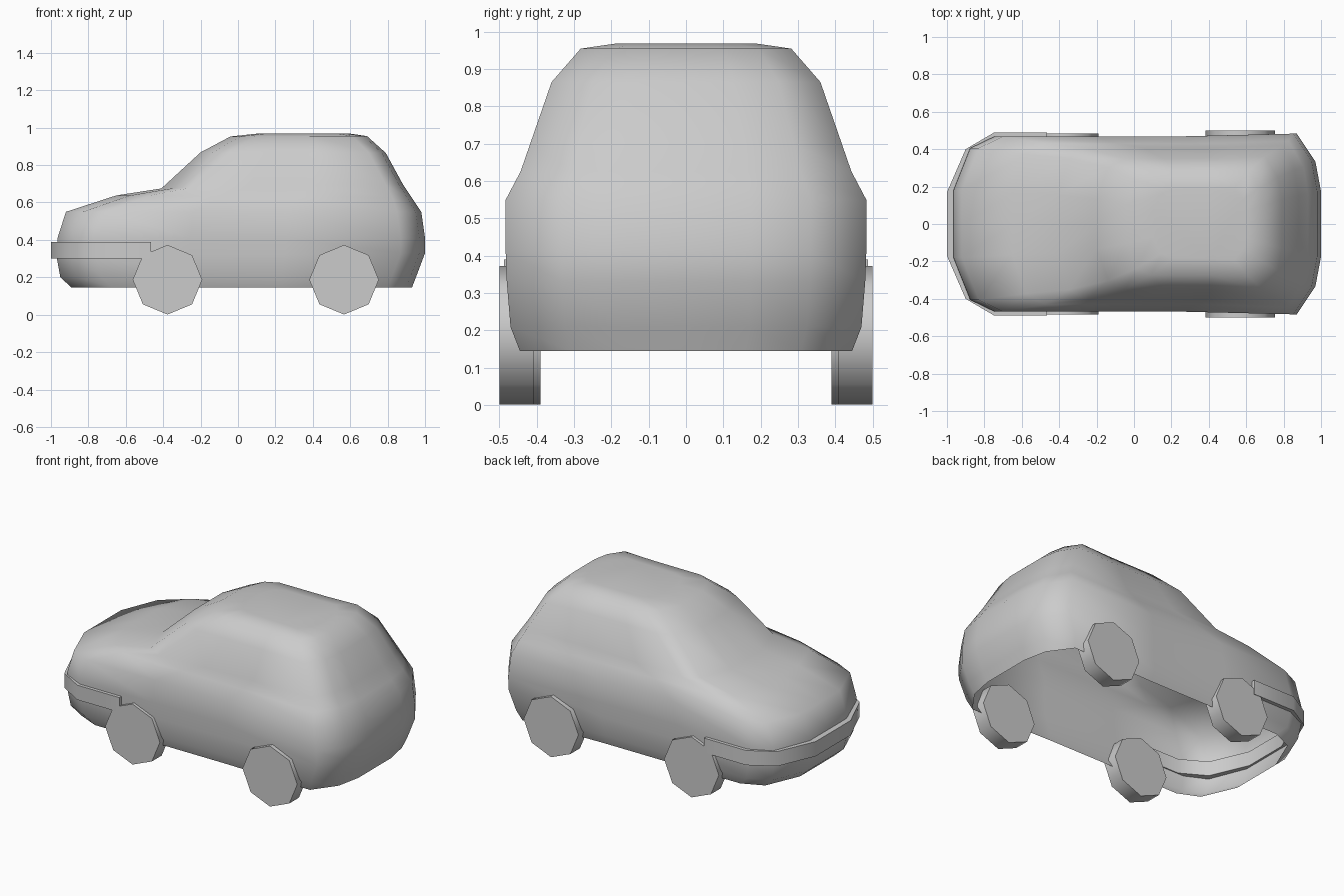
import bpy, bmesh, math

if "Cube" in bpy.data.objects:
    bpy.data.objects.remove(bpy.data.objects["Cube"])


def make_object(name, bm, angle):
    bmesh.ops.recalc_face_normals(bm, faces=bm.faces)
    mesh = bpy.data.meshes.new(name)
    bm.to_mesh(mesh)
    bm.free()
    ob = bpy.data.objects.new(name, mesh)
    bpy.context.collection.objects.link(ob)
    bpy.ops.object.select_all(action='DESELECT')
    ob.select_set(True)
    bpy.context.view_layer.objects.active = ob
    bpy.ops.object.shade_smooth_by_angle(angle=math.radians(angle))
    return ob


# Half outline seen from above: (end, offset from that end, share of half width)
FRONT = [(0, 0.0), (0, 0.37), (0.09, 0.84), (0.22, 0.97)]
MIDDLE = [(0.36, 0.97), (0.62, 0.97)]
REAR = [(0.13, 1.0), (0.03, 0.69), (0, 0.36), (0, 0.0)]


def ring(xf, zf, xr, zr, w, s):
    half = [(xf + d * s, y * w) for d, y in FRONT]
    half += [(xf + (xr - xf) * t, y * w) for t, y in MIDDLE]
    half += [(xr - d * s, y * w) for d, y in REAR]
    outline = half + [(x, -y) for x, y in half[-2:0:-1]]
    return [(x, y, zf + (zr - zf) * (x - xf) / (xr - xf)) for x, y in outline]


# Body shell, open underneath: front x, z, rear x, z, half width, corner scale
levels = [
    (-0.89, 0.145, 0.93, 0.145, 0.445, 1),
    (-0.95, 0.20, 0.955, 0.21, 0.47, 1),
    (-0.97, 0.31, 1.00, 0.33, 0.48, 1),
    (-0.965, 0.41, 1.00, 0.41, 0.483, 1),
    (-0.92, 0.55, 0.98, 0.55, 0.483, 1),
    (-0.65, 0.638, 0.93, 0.625, 0.443, 0.8),
    (-0.41, 0.675, 0.88, 0.70, 0.418, 0.7),
    (-0.20, 0.868, 0.79, 0.865, 0.36, 0.7),
    (-0.04, 0.953, 0.69, 0.955, 0.282, 0.6),
    (0.10, 0.968, 0.60, 0.968, 0.19, 0.5),
]
bm = bmesh.new()
rows = [[bm.verts.new(p) for p in ring(*lv)] for lv in levels]
for a, b in zip(rows, rows[1:]):
    n = len(a)
    for i in range(n):
        j = (i + 1) % n
        bm.faces.new((a[i], a[j], b[j], b[i]))
bm.faces.new(rows[-1])
make_object("body_shell", bm, 70)

# Front bumper strip wrapped round the nose
path = [(-0.465, 0.488), (-0.75, 0.488), (-0.90, 0.40), (-1.0, 0.17)]
path += [(x, -y) for x, y in reversed(path)]
bm = bmesh.new()
cols = []
for x, y in path:
    xi = x if x > -0.5 else x + 0.045
    yi = y - math.copysign(0.03, y)
    cols.append([bm.verts.new(p) for p in
                 ((x, y, 0.30), (x, y, 0.39), (xi, yi, 0.39), (xi, yi, 0.30))])
for a, b in zip(cols, cols[1:]):
    for i in range(4):
        j = (i + 1) % 4
        bm.faces.new((a[i], a[j], b[j], b[i]))
bm.faces.new(cols[0])
bm.faces.new(cols[-1])
make_object("front_bumper", bm, 50)

# Eight-sided wheels
for end, x, inner, outer in (("front", -0.377, 0.39, 0.485), ("rear", 0.567, 0.407, 0.50)):
    for side, sgn in (("left", -1), ("right", 1)):
        bm = bmesh.new()
        bmesh.ops.create_cone(bm, cap_ends=True, segments=8, radius1=0.186,
                              radius2=0.186, depth=outer - inner)
        ob = make_object(f"{end}_{side}_wheel", bm, 50)
        ob.rotation_euler = (math.pi / 2, 0, 0)
        ob.location = (x, sgn * (inner + outer) / 2, 0.187)
